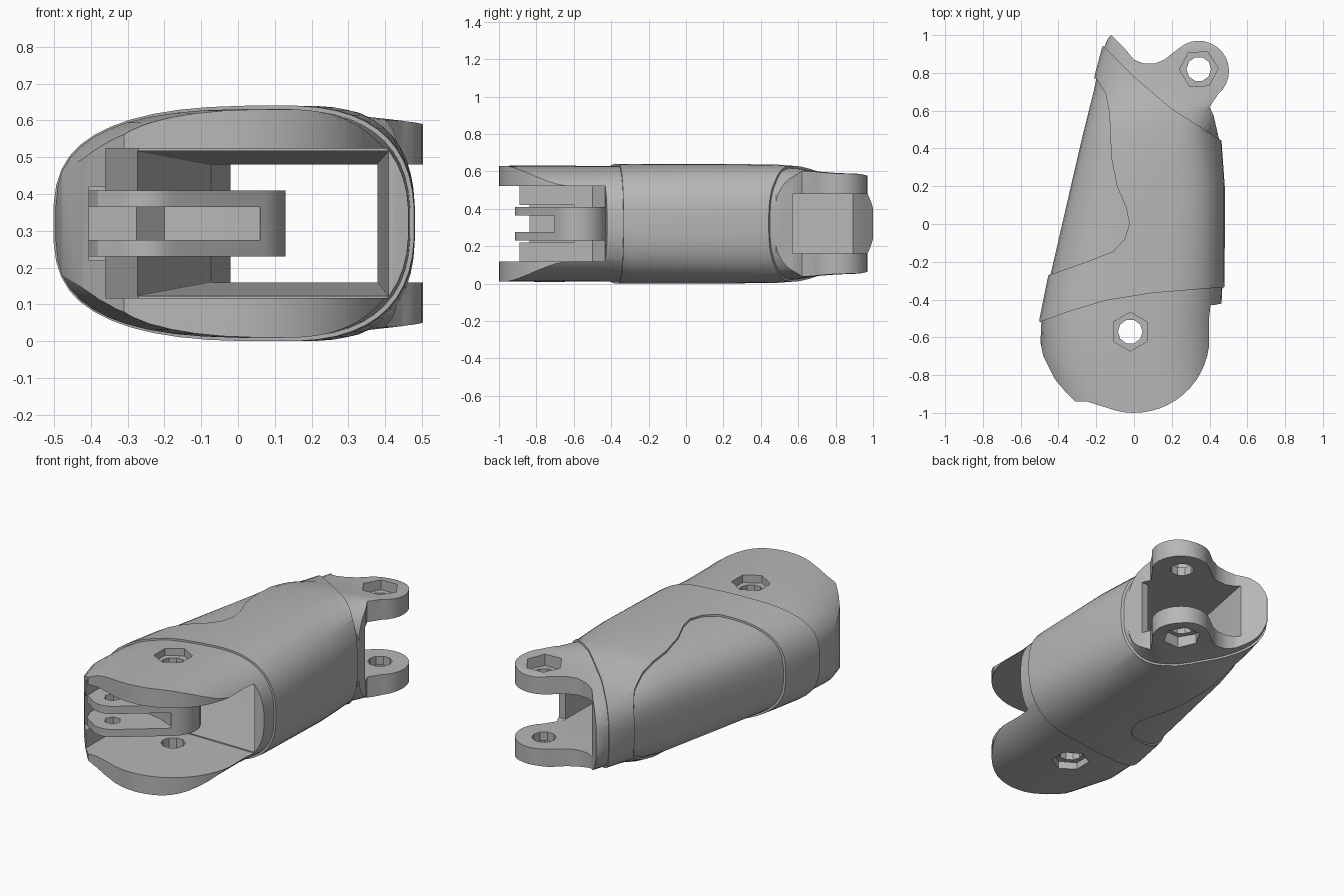
import bpy, bmesh
from math import cos, sin, pi, radians, copysign

if "Cube" in bpy.data.objects:
    bpy.data.objects.remove(bpy.data.objects["Cube"], do_unlink=True)

grey = bpy.data.materials.new("plain_grey")
grey.use_nodes = True
grey.diffuse_color = (0.47, 0.47, 0.47, 1)
grey.node_tree.nodes["Principled BSDF"].inputs["Base Color"].default_value = (0.47, 0.47, 0.47, 1)

MID = 0.32  # height of the symmetry plane


def finish(bm, name):
    bmesh.ops.recalc_face_normals(bm, faces=bm.faces)
    mesh = bpy.data.meshes.new(name)
    bm.to_mesh(mesh)
    bm.free()
    mesh.materials.append(grey)
    ob = bpy.data.objects.new(name, mesh)
    bpy.context.collection.objects.link(ob)
    return ob


def prism(name, outline, z0, z1):
    """Plan outline extruded upwards."""
    bm = bmesh.new()
    face = bm.faces.new([bm.verts.new((x, y, z0)) for x, y in outline])
    top = bmesh.ops.extrude_face_region(bm, geom=[face])["geom"]
    bmesh.ops.translate(bm, vec=(0, 0, z1 - z0),
                        verts=[v for v in top if isinstance(v, bmesh.types.BMVert)])
    return finish(bm, name)


def arc(cx, cy, r, a0, a1, n):
    angles = [radians(a0 + (a1 - a0) * i / n) for i in range(n + 1)]
    return [(cx + r * cos(a), cy + r * sin(a)) for a in angles]


def ngon(cx, cy, r, n, turn=0):
    return arc(cx, cy, r, turn, turn + 360 - 360 / n, n - 1)


def bridge(name, rings):
    """Closed skin over a row of matching rings."""
    bm = bmesh.new()
    rings = [[bm.verts.new(p) for p in ring] for ring in rings]
    count = len(rings[0])
    for a, b in zip(rings, rings[1:]):
        for i in range(count):
            j = (i + 1) % count
            bm.faces.new((a[i], a[j], b[j], b[i]))
    bm.faces.new(rings[0])
    bm.faces.new(rings[-1])
    return finish(bm, name)


def section(y, lo, hi, half, fullness, grow, steps=48):
    """Rounded section; fullness squares off its +x side."""
    lo, hi, half = lo - grow, hi + grow, half + grow
    cx = lo + 0.62 * (hi - lo)
    ring = []
    for i in range(steps):
        a = 2 * pi * (i + 0.5) / steps
        c, s = cos(a), sin(a)
        n, w = (fullness, hi - cx) if c > 0 else (2.9, cx - lo)
        ring.append((cx + w * copysign(abs(c) ** (2 / n), c), y,
                     MID + half * copysign(abs(s) ** (2 / n), s)))
    return ring


def rectangle(y, lo, hi, half):
    return [(lo, y, MID - half), (hi, y, MID - half), (hi, y, MID + half), (lo, y, MID + half)]


def boolean(ob, tool, operation):
    mod = ob.modifiers.new("cut", "BOOLEAN")
    mod.object, mod.operation, mod.solver = tool, operation, "EXACT"
    bpy.context.view_layer.objects.active = ob
    bpy.ops.object.modifier_apply(modifier=mod.name)
    bpy.data.objects.remove(tool, do_unlink=True)


def smooth(ob):
    bpy.ops.object.select_all(action="DESELECT")
    ob.select_set(True)
    bpy.context.view_layer.objects.active = ob
    bpy.ops.object.shade_smooth_by_angle(angle=radians(28))


# y, x low, x high, half height, fullness
stations = [
    (-1.1, -0.37, 0.46, 0.31, 2.4), (-0.7, -0.5, 0.46, 0.311, 2.4), (-0.5, -0.49, 0.46, 0.31, 2.4),
    (-0.3, -0.45, 0.47, 0.309, 2.6), (0.2, -0.335, 0.47, 0.309, 2.7),
    (0.48, -0.27, 0.45, 0.306, 2.7), (0.6, -0.24, 0.53, 0.297, 2.7), (0.7, -0.215, 0.7, 0.28, 3),
    (0.8, -0.195, 0.75, 0.272, 3), (0.93, -0.16, 0.75, 0.267, 3),
    (0.97, -0.145, 0.75, 0.258, 3), (1.02, -0.12, 0.75, 0.2, 3)]

# Shell core, trimmed to its plan outline
outline = ([(-0.53, -0.5), (-0.5, -0.6), (-0.48, -0.7), (-0.42, -0.82), (-0.37, -0.88),
            (-0.31, -0.94), (-0.25, -0.94)]
           + arc(0, -0.6, 0.4, -112, 0, 16)
           + [(0.42, -0.43), (0.47, -0.42), (0.49, -0.3), (0.49, 0.3),
              (0.45, 0.45), (0.42, 0.58), (0.4, 0.62)]
           + arc(0.343, 0.81, 0.16, -50, 130, 14)
           + [(0.16, 0.87), (0.11, 0.85), (0.05, 0.85), (0, 0.87), (-0.05, 0.93),
              (-0.12, 1.0), (-0.17, 0.95), (-0.3, 0.8), (-0.6, 0)])
shell = bridge("limb_shell", [section(*s, 0) for s in stations])
boolean(shell, prism("outline_cutter", outline, -1, 2), "INTERSECT")

# Raised sleeve around the middle, leaving the side panel recessed
sleeve_plan = [
    (-0.7, -0.58), (-0.5, -0.52), (-0.35, -0.465), (-0.15, -0.405), (0.1, -0.365), (0.47, -0.335),
    (0.7, -0.33), (0.7, 0.3), (0.45, 0.45), (0.2, 0.61), (0, 0.78), (-0.16, 0.94),
    (-0.3, 1.08), (-0.4, 0.77), (-0.2, 0.77), (-0.15, 0.69), (-0.13, 0.58), (-0.12, 0.35),
    (-0.09, 0.2), (-0.04, 0.08), (-0.025, 0), (-0.05, -0.08), (-0.11, -0.145),
    (-0.25, -0.2), (-0.45, -0.27), (-0.7, -0.36)]
sleeve = bridge("sleeve", [section(*s, 0.011) for s in stations])
boolean(sleeve, prism("sleeve_cutter", sleeve_plan, -1, 2), "INTERSECT")
boolean(shell, sleeve, "UNION")

# Hollow inside: tapering channel, rear exit, front opening and the slot in the front wall
channel = [rectangle(-0.52, -0.29, 0.412, 0.2), rectangle(0.6, -0.075, 0.378, 0.16)]
boolean(shell, bridge("channel_cutter", channel), "DIFFERENCE")
rear_exit = [(-0.075, 0.59), (0.35, 0.59), (0.36, 0.57), (0.9, 0.57), (0.9, 1.2),
             (-0.02, 1.2), (-0.02, 0.88)]
mouth = [(-0.36, -1.3), (0.9, -1.3), (0.9, -0.43), (-0.27, -0.43), (-0.36, -0.5)]
slot = [(-0.405, -1.3), (-0.3, -1.3), (-0.3, -0.6), (-0.405, -0.6)]
for plan, half in ((rear_exit, 0.16), (mouth, 0.203), (slot, 0.1)):
    boolean(shell, prism("hollow_cutter", plan, MID - half, MID + half), "DIFFERENCE")

# Pin holes with six-sided recesses on both faces
for x, y, depth, turn in ((-0.02, -0.57, 0.265, 30), (0.343, 0.82, 0.21, 2)):
    boolean(shell, prism("hole_cutter", ngon(x, y, 0.065, 10), -1, 2), "DIFFERENCE")
    recess = ngon(x, y, 0.103, 6, turn)
    boolean(shell, prism("recess_cutter", recess, MID + depth, 2), "DIFFERENCE")
    boolean(shell, prism("recess_cutter", recess, -1, MID - depth), "DIFFERENCE")
smooth(shell)

# Forked bracket: a round boss on the pivot and a slotted hinge end at the front
bracket_plan = ([(-0.41, -0.42), (-0.42, -0.76), (-0.38, -0.85)]
                + arc(-0.25, -0.8, 0.115, 225, 310, 6)
                + arc(-0.02, -0.575, 0.15, -50, 110, 14))
bracket = prism("forked_bracket", bracket_plan, MID - 0.09, MID + 0.09)
gap = [(-0.6, -1.2), (0.06, -1.2), (0.06, -0.69), (-0.055, -0.64), (-0.2, -0.61),
       (-0.275, -0.69), (-0.6, -0.72)]
boolean(bracket, prism("gap_cutter", gap, MID - 0.045, MID + 0.045), "DIFFERENCE")
boolean(bracket, prism("pivot_cutter", ngon(-0.02, -0.57, 0.065, 10), -1, 2), "DIFFERENCE")
boolean(bracket, prism("pin_cutter", ngon(-0.25, -0.8, 0.045, 6), -1, 2), "DIFFERENCE")
smooth(bracket)
